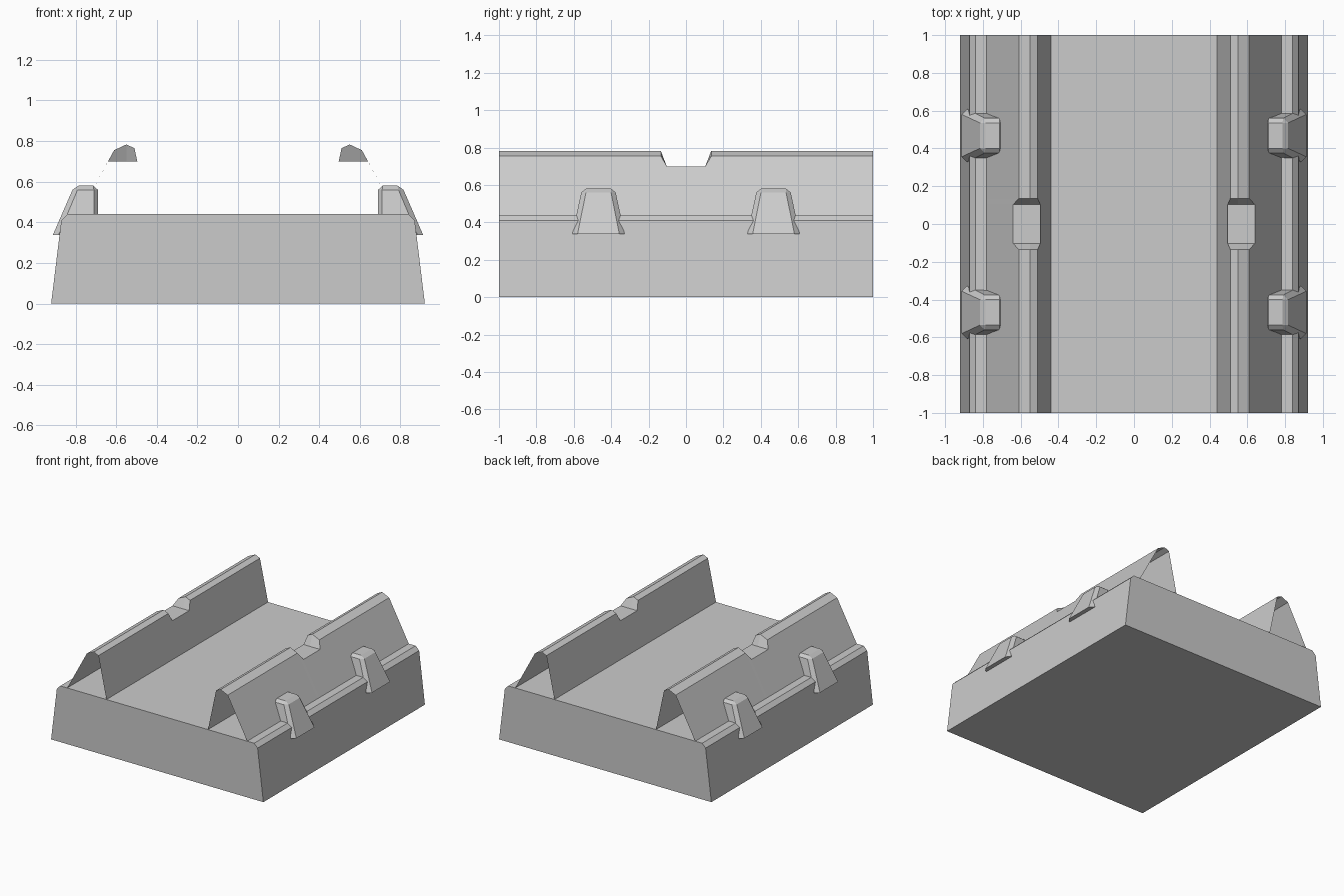
import bpy, bmesh

if "Cube" in bpy.data.objects:
    bpy.data.objects.remove(bpy.data.objects["Cube"])


def make_object(name, bm, mirror=None):
    mesh = bpy.data.meshes.new(name)
    bm.to_mesh(mesh)
    bm.free()
    ob = bpy.data.objects.new(name, mesh)
    bpy.context.collection.objects.link(ob)
    if mirror:
        mod = ob.modifiers.new("mirror", 'MIRROR')
        mod.use_axis = mirror
        mod.use_mirror_merge = False
    return ob


def loft(bm, rows):
    """Join successive (x, y, z) rows with quads."""
    vs = [[bm.verts.new(p) for p in row] for row in rows]
    for a, b in zip(vs, vs[1:]):
        for i in range(len(a) - 1):
            bm.faces.new((a[i], a[i + 1], b[i + 1], b[i]))
    return vs


# Base: tapered slab with chamfered shoulders
half = [(0.92, 0), (0.87, 0.41), (0.84, 0.44)]
outline = [(-x, z) for x, z in half] + [(x, z) for x, z in reversed(half)]
bm = bmesh.new()
rows = loft(bm, [[(x, y, z) for x, z in outline + outline[:1]] for y in (-1, 1)])
bmesh.ops.remove_doubles(bm, verts=bm.verts, dist=0.0001)
bmesh.ops.holes_fill(bm, edges=bm.edges)
bmesh.ops.recalc_face_normals(bm, faces=bm.faces)
make_object("base", bm)

# Long ridges: open-ended shells with a sloped notch in the middle
full = [(0.44, 0.44), (0.51, 0.765), (0.55, 0.783), (0.61, 0.755), (0.78, 0.44)]
notched = [(0.44, 0.44), (0.496, 0.70), (0.55, 0.70), (0.64, 0.70), (0.78, 0.44)]
stations = [(-1, full), (-0.135, full), (-0.103, notched),
            (0.103, notched), (0.135, full), (1, full)]
bm = bmesh.new()
loft(bm, [[(x, y, z) for x, z in prof] for y, prof in stations])
bmesh.ops.dissolve_limit(bm, angle_limit=0.01, verts=bm.verts, edges=bm.edges)
make_object("ridges", bm, (True, False, False))

# Brackets: flared, chamfered clips over the base shoulders
outer = [(0.69, 0.43, 0.095), (0.69, 0.56, 0.067), (0.712, 0.58, 0.067),
         (0.786, 0.58, 0.067), (0.815, 0.56, 0.067), (0.912, 0.337, 0.112)]
inner = [(0.71, 0.43, 0.118), (0.71, 0.56, 0.092), (0.79, 0.56, 0.092),
         (0.884, 0.337, 0.14), (0.86, 0.337, 0.14)]
bm = bmesh.new()
for x, z, w in outer + inner:
    for s in (-1, 1):
        bm.verts.new((x, 0.468 + s * w, z))
res = bmesh.ops.convex_hull(bm, input=bm.verts)
loose = [v for v in bm.verts if not v.link_faces]
bmesh.ops.delete(bm, geom=loose, context='VERTS')
bmesh.ops.dissolve_limit(bm, angle_limit=0.05, verts=bm.verts, edges=bm.edges)
bmesh.ops.recalc_face_normals(bm, faces=bm.faces)
make_object("brackets", bm, (True, True, False))
